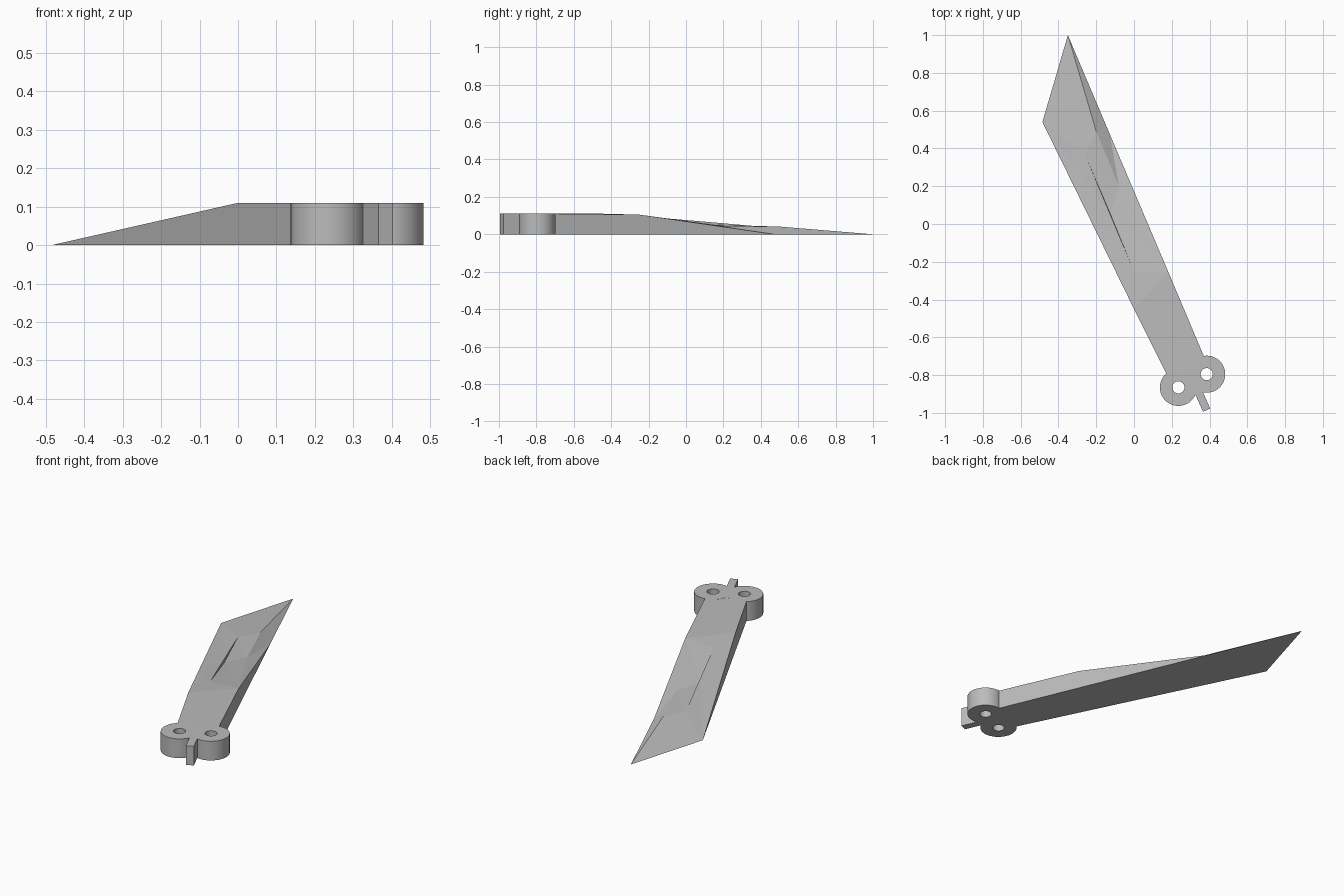
import bpy, bmesh, math
from mathutils import Matrix

if "Cube" in bpy.data.objects:
    bpy.data.objects.remove(bpy.data.objects["Cube"], do_unlink=True)

H = 0.11  # thickness of the hub end

grey = bpy.data.materials.new("plain grey")
grey.use_nodes = True
grey.diffuse_color = (0.5, 0.5, 0.5, 1)
grey.node_tree.nodes["Principled BSDF"].inputs["Base Color"].default_value = (0.5, 0.5, 0.5, 1)


def finish(name, bm, smooth=False):
    bmesh.ops.recalc_face_normals(bm, faces=bm.faces)
    mesh = bpy.data.meshes.new(name)
    bm.to_mesh(mesh)
    bm.free()
    mesh.materials.append(grey)
    obj = bpy.data.objects.new(name, mesh)
    bpy.context.collection.objects.link(obj)
    if smooth:
        bpy.ops.object.select_all(action="DESELECT")
        obj.select_set(True)
        bpy.context.view_layer.objects.active = obj
        bpy.ops.object.shade_smooth_by_angle(angle=math.radians(30))
    return obj


# Blade: flat underside, tapered faceted top with a groove and a ridge
points = {
    "heel_left": (0.17, -0.79, 0), "heel_mid": (0.325, -0.86, 0), "heel_right": (0.37, -0.70, 0),
    "heel_left_top": (0.17, -0.79, H), "heel_mid_top": (0.325, -0.86, H), "heel_right_top": (0.37, -0.70, H),
    "fold_left": (0.0, -0.45, H), "fold_right": (0.18, -0.25, 0.105),
    "corner": (-0.485, 0.54, 0), "tip": (-0.35, 1.0, 0), "edge": (-0.127, 0.473, 0),
    "groove_start": (0.0, -0.25, 0.097), "groove_high": (-0.13, 0.06, 0.071),
    "groove_low": (-0.128, 0.06, 0.052), "groove_end": (-0.26, 0.37, 0.044),
    "ridge_start": (-0.08, 0.2, 0.044), "ridge_mid": (-0.2, 0.49, 0.042),
}
faces = [
    "heel_left heel_mid heel_right edge tip corner",
    "heel_left heel_mid heel_mid_top heel_left_top",
    "heel_mid heel_right heel_right_top heel_mid_top",
    "heel_right edge fold_right heel_right_top",
    "heel_left heel_left_top fold_left corner",
    "heel_left_top heel_mid_top heel_right_top fold_right fold_left",
    "fold_left fold_right groove_start",
    "fold_left groove_start groove_high", "fold_left groove_high corner",
    "corner groove_high groove_end", "corner groove_end tip", "groove_end ridge_mid tip",
    "groove_start groove_low groove_high", "groove_high groove_low groove_end",
    "groove_start fold_right groove_low", "groove_low fold_right ridge_start",
    "groove_low ridge_start groove_end", "groove_end ridge_start ridge_mid",
    "fold_right edge ridge_start", "ridge_start edge ridge_mid", "ridge_mid edge tip",
]
bm = bmesh.new()
verts = {key: bm.verts.new(co) for key, co in points.items()}
for face in faces:
    bm.faces.new([verts[key] for key in face.split()])
finish("blade", bm)


# Pierced round lugs
def lug(name, x, y, outer=0.098, inner=0.032, sides=48):
    bm = bmesh.new()
    rings = []
    for r, z in ((outer, 0), (outer, H), (inner, H), (inner, 0)):
        rings.append([bm.verts.new((x + r * math.cos(math.tau * i / sides),
                                    y + r * math.sin(math.tau * i / sides), z))
                      for i in range(sides)])
    for a, b in zip(rings, rings[1:] + rings[:1]):
        for i in range(sides):
            j = (i + 1) % sides
            bm.faces.new((a[i], a[j], b[j], b[i]))
    finish(name, bm, smooth=True)


lug("left_lug", 0.385, -0.795)
lug("right_lug", 0.235, -0.865)

# Tab between the lugs
bm = bmesh.new()
place = (Matrix.Translation((0.354, -0.917, H / 2)) @ Matrix.Rotation(math.radians(24), 4, "Z")
         @ Matrix.Diagonal((0.042, 0.15, H, 1)))
bmesh.ops.create_cube(bm, size=1, matrix=place)
finish("tab", bm)
